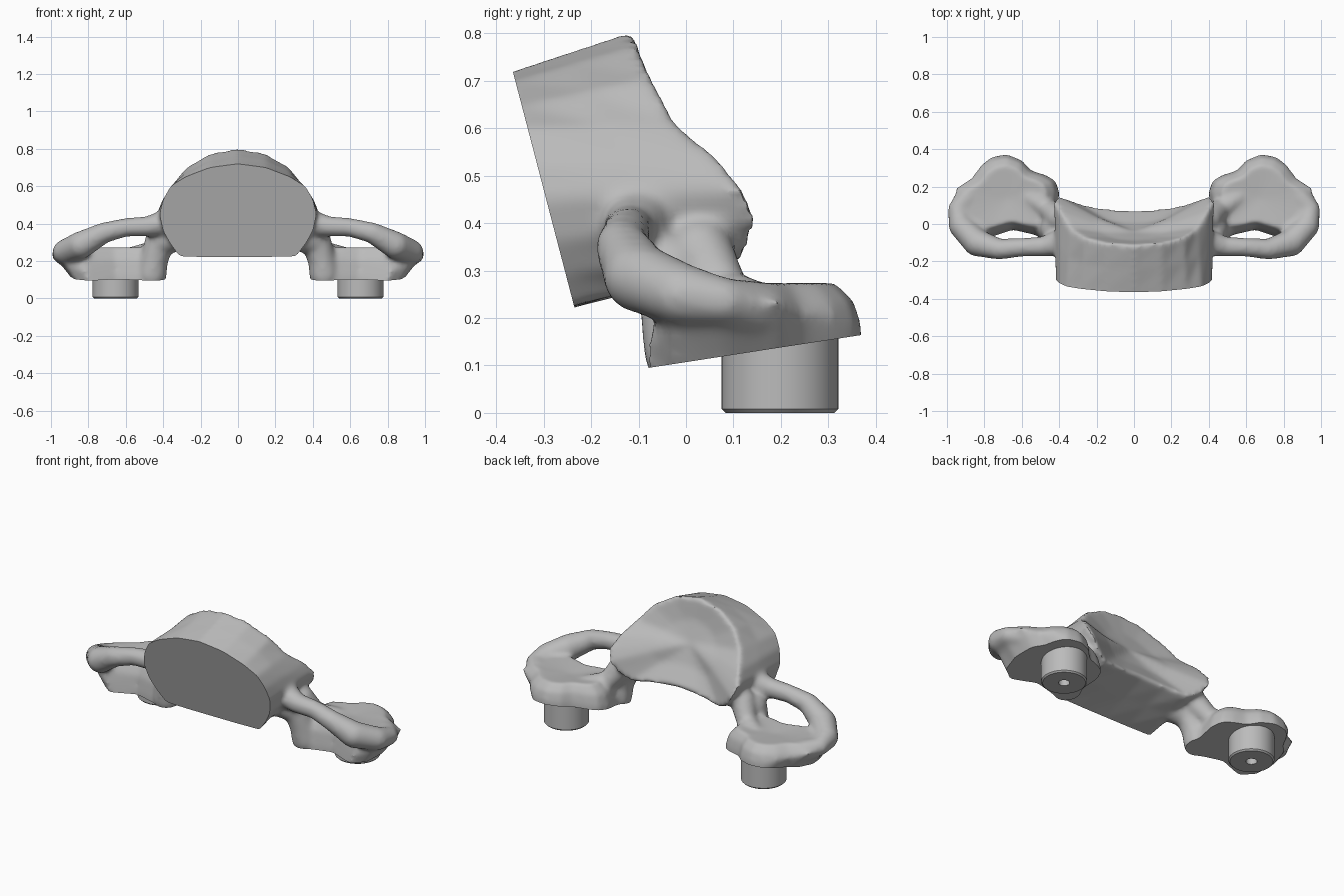
import bpy, bmesh, math
from mathutils import Vector

cube = bpy.data.objects.get("Cube")
if cube:
    bpy.data.objects.remove(cube)

grey = bpy.data.materials.new("plain grey")
grey.use_nodes = True
grey.diffuse_color = (0.5, 0.5, 0.5, 1)
grey.node_tree.nodes["Principled BSDF"].inputs["Base Color"].default_value = (0.5, 0.5, 0.5, 1)


def add_object(name, bm):
    mesh = bpy.data.meshes.new(name)
    bmesh.ops.recalc_face_normals(bm, faces=bm.faces)
    bm.to_mesh(mesh)
    bm.free()
    mesh.materials.append(grey)
    ob = bpy.data.objects.new(name, mesh)
    bpy.context.collection.objects.link(ob)
    return ob


def smooth(ob):
    bpy.ops.object.select_all(action='DESELECT')
    ob.select_set(True)
    bpy.context.view_layer.objects.active = ob
    bpy.ops.object.shade_smooth_by_angle(angle=math.radians(42))


def loft(bm, rings, start, end):
    """Closed skin over rings, with a fan to a point at each end."""
    loops = [[bm.verts.new(p) for p in ring] for ring in rings]
    n = len(loops[0])
    for a, b in zip(loops, loops[1:]):
        for i in range(n):
            j = (i + 1) % n
            bm.faces.new((a[i], a[j], b[j], b[i]))
    for loop, tip in ((loops[0], start), (loops[-1], end)):
        v = bm.verts.new(tip)
        for i in range(n):
            bm.faces.new((loop[i], loop[(i + 1) % n], v))


# Directions of a unit ball, shared by all limbs
ball = bmesh.new()
bmesh.ops.create_icosphere(ball, subdivisions=3, radius=1)
directions = [v.co.copy() for v in ball.verts]
ball.free()


def limb(bm, balls, side):
    """Hulls stretched between neighbouring balls (x, y, z, radius)."""
    for pair in zip(balls, balls[1:]):
        verts = [bm.verts.new(Vector((x * side, y, z)) + d * r)
                 for x, y, z, r in pair for d in directions]
        bmesh.ops.convex_hull(bm, input=verts)
        loose = [v for v in bm.verts if not v.link_faces]
        bmesh.ops.delete(bm, geom=loose, context='VERTS')


def front_y(z):
    return -0.365 + 0.261 * (0.72 - z)


def sole_z(y):
    return 0.107 + 0.1545 * y


def mirrored(half):
    return half + [Vector((-p.x, p.y, p.z)) for p in half[-2:0:-1]]


bm = bmesh.new()

# Body: front outline joined to the rim of the scooped back
front = [(0, .72), (.15, .70), (.28, .65), (.36, .60), (.40, .53), (.42, .45),
         (.40, .36), (.36, .29), (.31, .225), (.15, .222), (0, .222)]
rim = [(0, -.11, .805), (.15, -.10, .775), (.27, -.07, .705), (.345, -.02, .61),
       (.40, .07, .535), (.43, .125, .47), (.41, .15, .41), (.36, .135, .345),
       (.29, .11, .305), (.15, .085, .325), (0, .078, .335)]
front = mirrored([Vector((x, front_y(z), z)) for x, z in front])
rim = mirrored([Vector(p) for p in rim])
hollow = Vector((0, -.04, .55))
rings = [[a.lerp(b, t) for a, b in zip(front, rim)] for t in (-.2, 0, .5, 1)]
rings.append([p.lerp(hollow, .5) + Vector((0, -.015, 0)) for p in rim])
loft(bm, rings, (0, -.42, .47), hollow)

# Side wings: foot pad, looping arm, column and shoulder
pad = [(.40, .17), (.42, .23), (.47, .26), (.55, .285), (.60, .34), (.68, .372),
       (.76, .358), (.82, .315), (.87, .245), (.95, .20), (.99, .08), (.94, -.03),
       (.82, -.08), (.65, -.03), (.52, -.06), (.42, -.06)]
arm = [(.36, -.09, .41, .075), (.48, -.12, .385, .055), (.60, -.125, .38, .05),
       (.72, -.135, .35, .056), (.84, -.10, .285, .074), (.925, -.01, .25, .066),
       (.945, .08, .235, .05), (.89, .14, .22, .06)]
column = [(.34, -.07, .33, .08), (.42, -.03, .30, .08), (.45, -.02, .20, .075),
          (.46, -.01, .13, .08)]
shoulder = [(.40, .03, .34, .07), (.46, .08, .25, .055), (.56, .14, .23, .05)]


def pad_ring(side, scale, rise):
    """Pad outline, shrunk by scale and raised by rise towards the flat top."""
    ring = []
    for x, y in pad:
        z = sole_z(y) + .02 + .09 * max(0, (x - .75) / .23) * (1 - rise)
        z += (.275 - z) * rise
        ring.append(Vector(((.67 + (x - .67) * scale) * side, .14 + (y - .14) * scale, z)))
    return ring


def sole_ring(side):
    """Pad outline below the sole, drawn in on the outer side."""
    return [Vector(((min(x, .75) + max(0, x - .75) * .5) * side, y, sole_z(y) - .04))
            for x, y in pad]


for side in (1, -1):
    rings = [sole_ring(side), pad_ring(side, 1, 0), pad_ring(side, .93, .57),
             pad_ring(side, .75, 1)]
    loft(bm, rings, (.67 * side, .14, .08), (.67 * side, .14, .262))
    for balls in (arm, column, shoulder):
        limb(bm, balls, side)

raw = add_object("bracket_raw", bm)

# Blend everything into one organic skin
remesh = raw.modifiers.new("blend", 'REMESH')
remesh.mode = 'VOXEL'
remesh.voxel_size = 0.013
relax = raw.modifiers.new("relax", 'SMOOTH')
relax.factor = 0.5
relax.iterations = 10
skin = bpy.data.meshes.new_from_object(
    raw.evaluated_get(bpy.context.evaluated_depsgraph_get()))
bpy.data.objects.remove(raw)

# Slice the flat front face and the flat soles
bm = bmesh.new()
bm.from_mesh(skin)
bpy.data.meshes.remove(skin)
cuts = (((0, front_y(.72), .72), (0, -1, -.261)), ((0, 0, sole_z(0)), (0, .1545, -1)))
for point, normal in cuts:
    bmesh.ops.bisect_plane(bm, geom=bm.verts[:] + bm.edges[:] + bm.faces[:],
                           plane_co=point, plane_no=normal, clear_outer=True)
    bmesh.ops.holes_fill(bm, edges=[e for e in bm.edges if e.is_boundary], sides=0)
bracket = add_object("bracket_body", bm)
smooth(bracket)

# Round pegs with a small bore underneath
profile = [(0, .05), (.03, .05), (.03, 0), (.115, 0), (.123, .008), (.123, .18), (0, .18)]
for name, x in (("left_peg", .655), ("right_peg", -.655)):
    bm = bmesh.new()
    verts = [bm.verts.new((r, 0, z)) for r, z in profile]
    edges = [bm.edges.new(pair) for pair in zip(verts, verts[1:])]
    bmesh.ops.spin(bm, geom=verts + edges, cent=(0, 0, 0), axis=(0, 0, 1),
                   angle=math.tau, steps=48)
    bmesh.ops.remove_doubles(bm, verts=bm.verts, dist=0.0005)
    peg = add_object(name, bm)
    peg.location = (x, .198, 0)
    smooth(peg)
